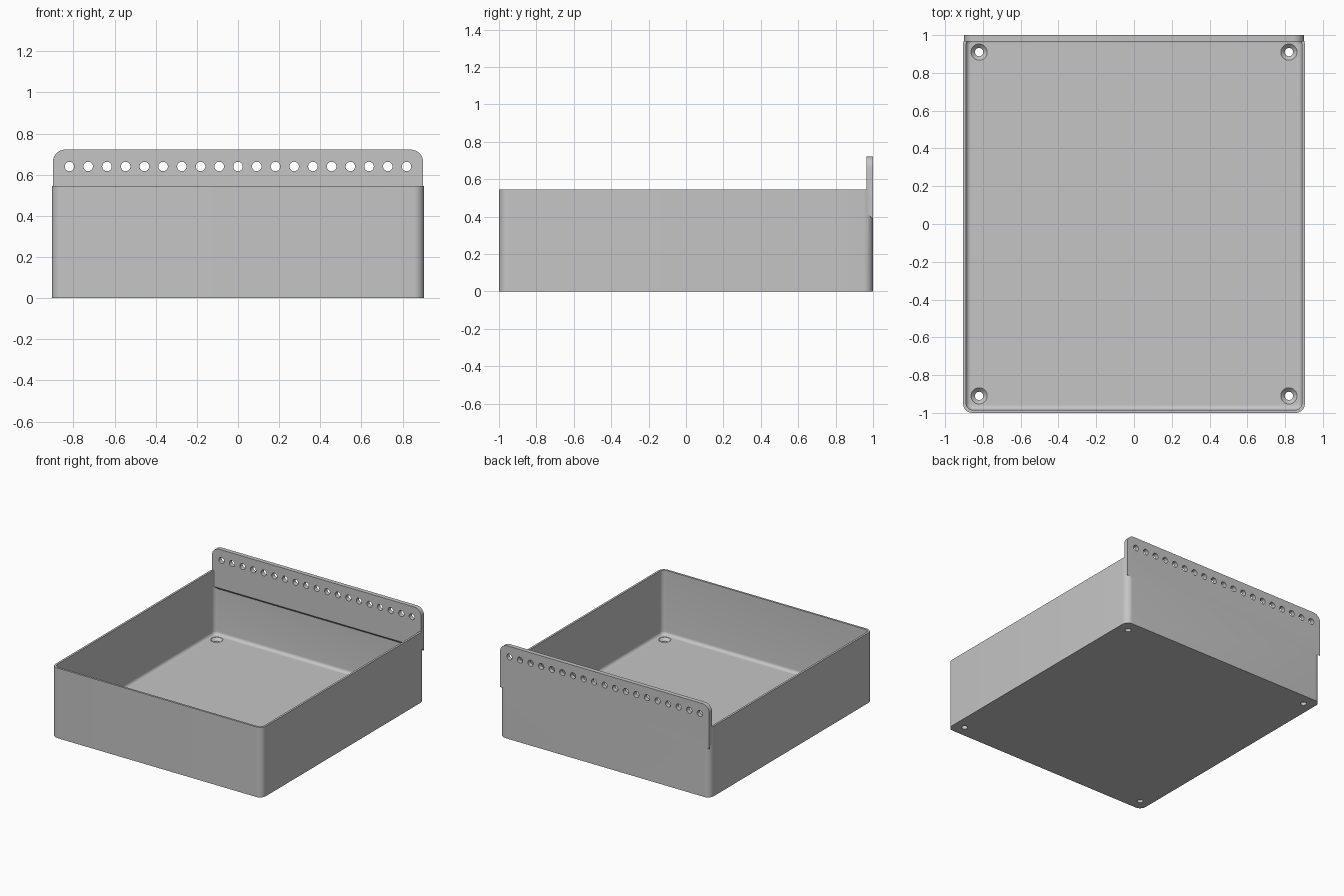
import bpy, bmesh, math
from mathutils import Vector

if "Cube" in bpy.data.objects:
    bpy.data.objects.remove(bpy.data.objects["Cube"], do_unlink=True)

W, L, H = 0.905, 1.0, 0.545        # half width, half length, wall height
WALL, FLOOR, RADIUS, FILLET = 0.016, 0.045, 0.05, 0.025
PLATE_Y, PLATE_TOP = 0.966, 0.722

grey = bpy.data.materials.new("plain grey")
grey.use_nodes = True
grey.diffuse_color = (0.56, 0.56, 0.56, 1)
grey.node_tree.nodes["Principled BSDF"].inputs["Base Color"].default_value = grey.diffuse_color


def arc(cx, cy, r, start, end, n=10):
    return [(cx + r * math.cos(a), cy + r * math.sin(a))
            for a in (math.radians(start + (end - start) * i / n) for i in range(n + 1))]


def rounded_rect(hx, hy, r):
    pts = []
    for k, (sx, sy) in enumerate([(1, 1), (-1, 1), (-1, -1), (1, -1)]):
        pts += arc(sx * (hx - r), sy * (hy - r), r, 90 * k, 90 * k + 90)
    return pts


def circle(cx, cy, r, n=32):
    return arc(cx, cy, r, 0, 360, n)[:-1]


def loft(bm, rings):
    """Closed solid through matching rings of points."""
    loops = [[bm.verts.new(p) for p in ring] for ring in rings]
    n = len(loops[0])
    for a, b in zip(loops, loops[1:]):
        for i in range(n):
            j = (i + 1) % n
            bm.faces.new((a[i], a[j], b[j], b[i]))
    bm.faces.new(loops[0][::-1])
    bm.faces.new(loops[-1])


def flat(pts, z):
    return [Vector((x, y, z)) for x, y in pts]


def upright(pts, y):
    return [Vector((x, y, z)) for x, z in pts]


def make(name, solids):
    bm = bmesh.new()
    for rings in solids:
        loft(bm, rings)
    bmesh.ops.recalc_face_normals(bm, faces=bm.faces)
    mesh = bpy.data.meshes.new(name)
    bm.to_mesh(mesh)
    bm.free()
    mesh.materials.append(grey)
    obj = bpy.data.objects.new(name, mesh)
    bpy.context.collection.objects.link(obj)
    return obj


def combine(target, tool, operation):
    mod = target.modifiers.new(operation, 'BOOLEAN')
    mod.operation, mod.solver, mod.object = operation, 'EXACT', tool
    bpy.context.view_layer.objects.active = target
    bpy.ops.object.modifier_apply(modifier=mod.name)
    bpy.data.objects.remove(tool, do_unlink=True)


# Tray body with rounded upright corners
outer = rounded_rect(W, L, RADIUS)
tray = make("tray", [[flat(outer, 0), flat(outer, H)]])

# Hollow with a fillet where walls meet the floor
rings = []
for i in range(7):
    a = math.radians(90 * i / 6)
    inset = WALL + FILLET * (1 - math.sin(a))
    rings.append(flat(rounded_rect(W - inset, L - inset, RADIUS - inset + 0.001),
                      FLOOR + FILLET * (1 - math.cos(a))))
rings.append(flat(rounded_rect(W - WALL, L - WALL, RADIUS - WALL + 0.001), H + 0.1))
combine(tray, make("hollow", [rings]), 'DIFFERENCE')


# Hanging plate along the back, its underside sloping
def plate_outline(bottom):
    x, r = 0.9, 0.06
    return ([(-x, bottom), (x, bottom)] + arc(x - r, PLATE_TOP - r, r, 0, 90)
            + arc(r - x, PLATE_TOP - r, r, 90, 180))


plate = make("back_plate", [[upright(plate_outline(0.42), PLATE_Y),
                             upright(plate_outline(0.385), L)]])
combine(tray, plate, 'UNION')

# Row of peg holes, and countersunk floor holes in the four corners
holes = []
for i in range(19):
    ring = circle(-0.819 + i * 0.091, 0.64, 0.023)
    holes.append([upright(ring, PLATE_Y - 0.05), upright(ring, L + 0.05)])
for x in (-0.82, 0.82):
    for y in (-0.91, 0.91):
        holes.append([flat(circle(x, y, r), z) for r, z in
                      [(0.022, -0.05), (0.022, FLOOR - 0.022),
                       (0.043, FLOOR - 0.001), (0.043, FLOOR + 0.02)]])
combine(tray, make("holes", holes), 'DIFFERENCE')

# Smooth shading with sharp edges kept
bpy.ops.object.select_all(action='DESELECT')
tray.select_set(True)
bpy.context.view_layer.objects.active = tray
bpy.ops.object.shade_smooth_by_angle(angle=math.radians(30))
